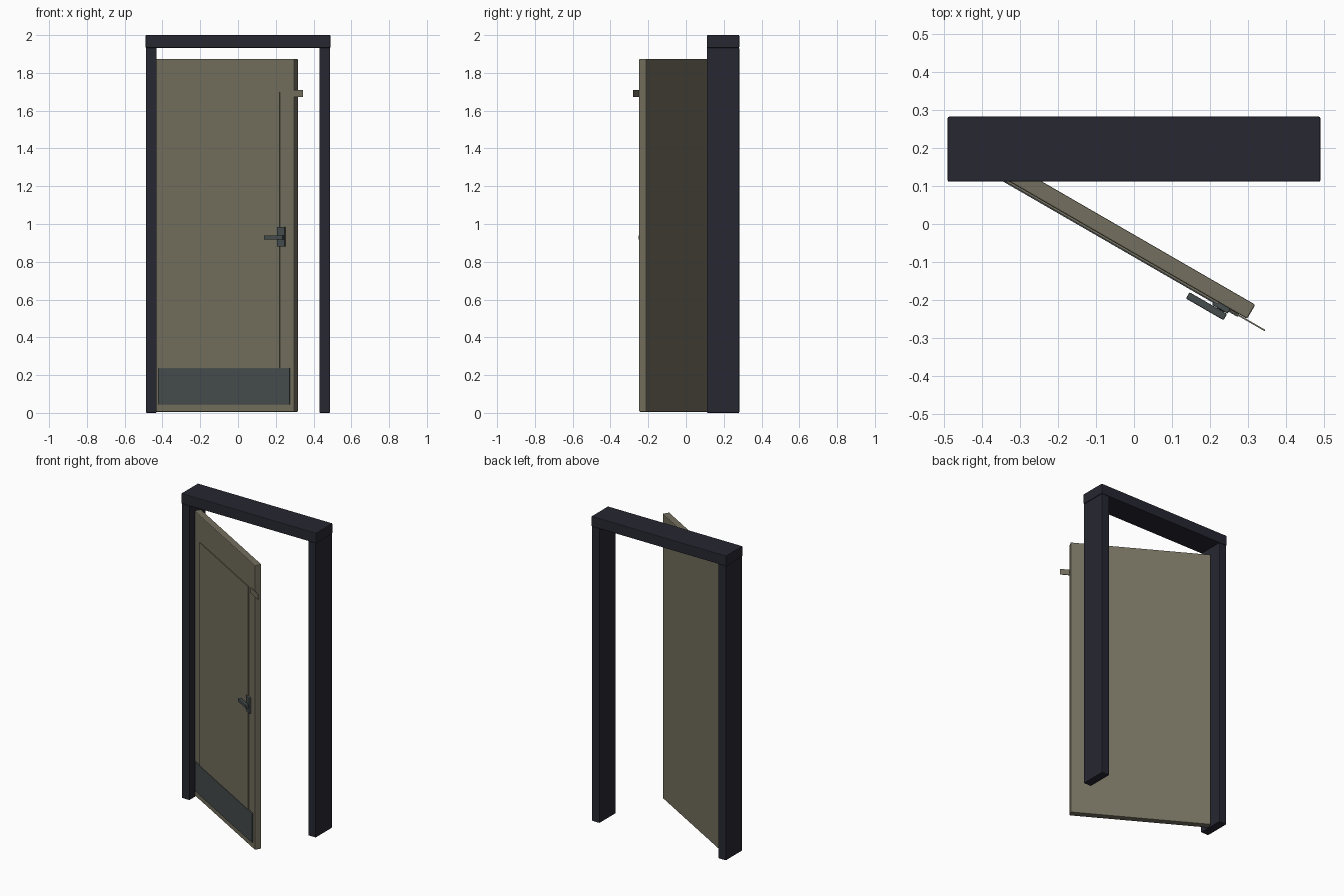
import bpy
from math import radians
from mathutils import Matrix, Vector

if "Cube" in bpy.data.objects:
    bpy.data.objects.remove(bpy.data.objects["Cube"], do_unlink=True)


def material(name, rgb):
    mat = bpy.data.materials.new(name)
    mat.use_nodes = True
    colour = (*rgb, 1.0)
    mat.diffuse_color = colour
    mat.node_tree.nodes["Principled BSDF"].inputs["Base Color"].default_value = colour
    return mat


FRAME = material("dark navy", (0.020, 0.020, 0.032))
DOOR = material("drab tan", (0.175, 0.162, 0.115))
METAL = material("slate metal", (0.062, 0.074, 0.074))

# Door leaf: x runs from the hinge to the free edge, y is depth through the leaf
WIDTH, HALF = 0.853, 0.0215
HINGE = Matrix.Translation((-0.431, 0.196, 0)) @ Matrix.Rotation(radians(-30), 4, "Z")


def box(name, x, y, z, mat, bevel=0.0, place=Matrix()):
    """Box spanning the given ranges, with optional softened edges."""
    low, high = Vector((x[0], y[0], z[0])), Vector((x[1], y[1], z[1]))
    bpy.ops.mesh.primitive_cube_add(size=1)
    obj = bpy.context.object
    obj.name = name
    obj.data.transform(Matrix.Diagonal((*(high - low), 1)))
    obj.matrix_world = place @ Matrix.Translation((low + high) / 2)
    obj.data.materials.append(mat)
    if bevel:
        mod = obj.modifiers.new("soft_edges", "BEVEL")
        mod.width, mod.segments = bevel, 2
    return obj


def on_door(name, x, out, z, mat, bevel=0.0):
    """Part standing out from the front face of the leaf."""
    return box(name, x, (-HALF - out[1], -HALF - out[0]), z, mat, bevel, HINGE)


# Frame: two posts and a header
depth = (0.111, 0.282)
for side, x in (("right", (-0.487, -0.431)), ("left", (0.431, 0.487))):
    box(side + "_post", x, depth, (0, 1.932), FRAME, 0.004)
box("header", (-0.489, 0.489), depth, (1.932, 2.0), FRAME, 0.004)

# Leaf with raised panel
box("door_leaf", (0, WIDTH), (-HALF, HALF), (0.006, 1.874), DOOR, 0.004, HINGE)
on_door("raised_panel", (0.086, WIDTH - 0.086), (-0.002, 0.005), (0.18, 1.70), DOOR)

# Kick plate and latch strip
on_door("kick_plate", (0.024, WIDTH - 0.024), (-0.002, 0.008), (0.045, 0.237), METAL, 0.001)
on_door("latch_strip", (WIDTH - 0.05, WIDTH + 0.056), (0.001, 0.005), (1.672, 1.709), DOOR)

# Handle
on_door("handle_plate", (WIDTH - 0.099, WIDTH - 0.051), (-0.002, 0.014), (0.88, 0.984), METAL, 0.003)
on_door("handle_spindle", (WIDTH - 0.083, WIDTH - 0.062), (0.012, 0.018), (0.92, 0.938), METAL)
on_door("handle_lever", (WIDTH - 0.166, WIDTH - 0.052), (0.015, 0.034), (0.918, 0.94), METAL, 0.003)
